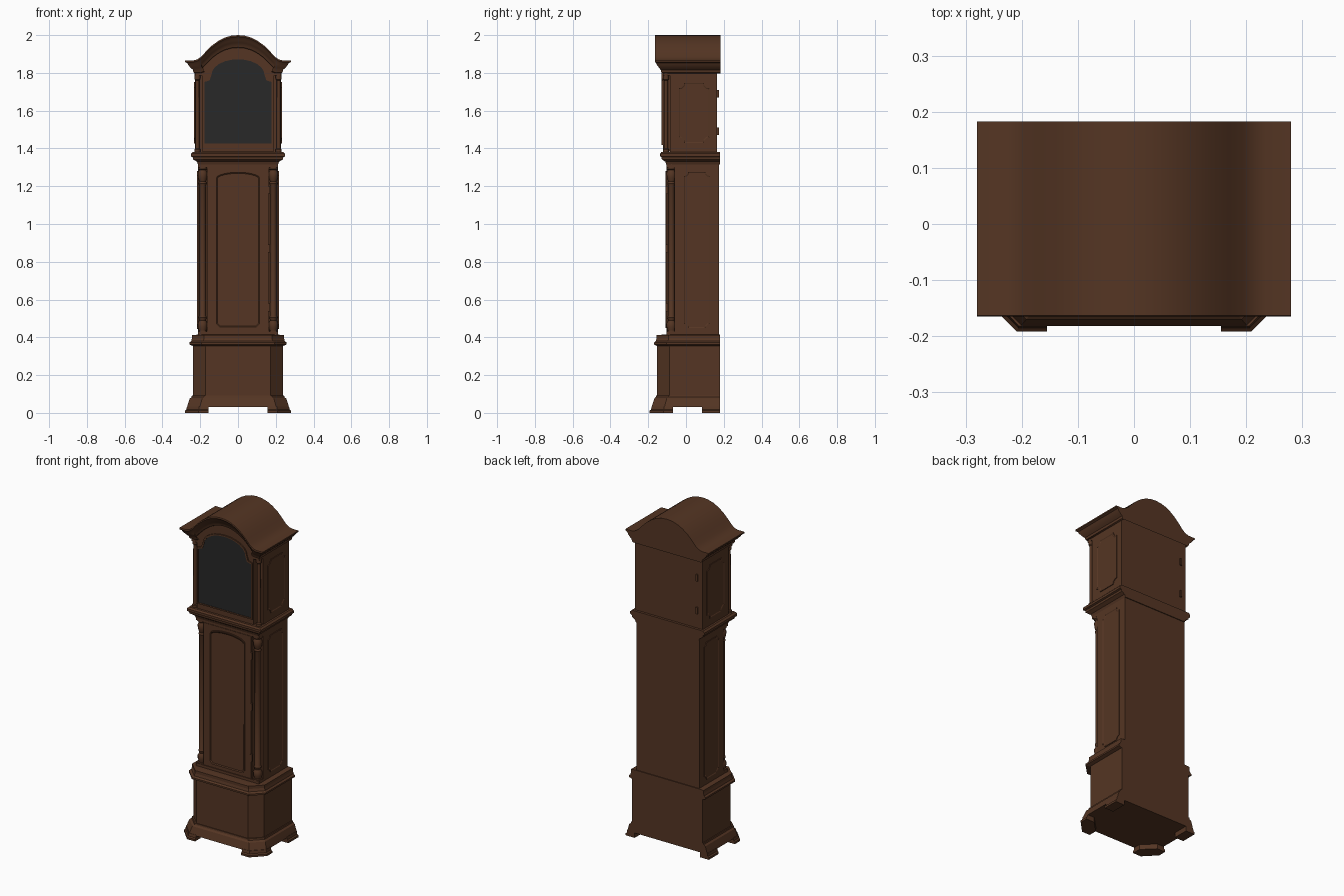
import bpy, bmesh, math
from mathutils import Vector

if "Cube" in bpy.data.objects:
    bpy.data.objects.remove(bpy.data.objects["Cube"])


def material(name, rgb):
    m = bpy.data.materials.new(name)
    m.diffuse_color = (*rgb, 1)
    m.use_nodes = True
    m.node_tree.nodes["Principled BSDF"].inputs["Base Color"].default_value = m.diffuse_color
    return m


wood = material("dark_wood", (0.090, 0.036, 0.017))
glass = material("dark_glass", (0.021, 0.021, 0.021))


def finish(name, bm, mat=wood, smooth=False):
    bmesh.ops.recalc_face_normals(bm, faces=bm.faces)
    me = bpy.data.meshes.new(name)
    bm.to_mesh(me)
    bm.free()
    me.materials.append(mat)
    ob = bpy.data.objects.new(name, me)
    bpy.context.collection.objects.link(ob)
    if smooth:
        bpy.context.view_layer.objects.active = ob
        ob.select_set(True)
        bpy.ops.object.shade_smooth_by_angle(angle=math.radians(35))
        ob.select_set(False)
    return ob


def loft(name, rings, mat=wood, smooth=False):
    """Closed rings of equal length, skinned and capped."""
    bm = bmesh.new()
    rows = [[bm.verts.new(p) for p in r] for r in rings]
    n = len(rows[0])
    for a, b in zip(rows, rows[1:]):
        for i in range(n):
            j = (i + 1) % n
            bm.faces.new((a[i], a[j], b[j], b[i]))
    bm.faces.new(rows[0][::-1])
    bm.faces.new(rows[-1])
    return finish(name, bm, mat, smooth)


def plan(xh, yf, ch, z, yb=0.18):
    """Floor plan with clipped front corners."""
    return [(-xh, yb, z), (-xh, yf + ch, z), (-xh + ch, yf, z),
            (xh - ch, yf, z), (xh, yf + ch, z), (xh, yb, z)]


def box(name, x0, x1, y0, y1, z0, z1):
    return loft(name, [[(x0, y0, z), (x1, y0, z), (x1, y1, z), (x0, y1, z)]
                       for z in (z0, z1)])


def prism(name, pts, y0, y1, mat=wood):
    """Front outline (x, z) carried from y0 to y1."""
    return loft(name, [[(x, y, z) for x, z in pts] for y in (y0, y1)], mat)


def panel(name, pts, place, normal, rim=0.012, height=0.006):
    """Raised moulding around a sunk field."""
    bm = bmesh.new()
    face = bm.faces.new([bm.verts.new(place(u, v)) for u, v in pts])
    face.normal_update()
    n = Vector(normal)
    if face.normal.dot(n) < 0:
        face.normal_flip()
    top = bmesh.ops.extrude_face_region(bm, geom=[face])["geom"]
    bmesh.ops.translate(bm, vec=n * height, verts=[g for g in top if isinstance(g, bmesh.types.BMVert)])
    bm.normal_update()
    cap = [g for g in top if isinstance(g, bmesh.types.BMFace)]
    bmesh.ops.inset_region(bm, faces=cap, thickness=rim * 0.5)
    bmesh.ops.inset_region(bm, faces=cap, thickness=rim * 0.5, depth=-height * 0.7)
    return finish(name, bm)


def column(name, x, y, profile, seg=12):
    loft(name, [[(x + r * math.cos(2 * math.pi * i / seg), y + r * math.sin(2 * math.pi * i / seg), z)
                 for i in range(seg)] for z, r in profile], smooth=True)


def clipped(u0, u1, v0, v1, c):
    """Rectangle with scooped corners."""
    out = []
    for cu, cv, a in ((u0, v0, 90), (u1, v0, 180), (u1, v1, 270), (u0, v1, 0)):
        for k in range(4):
            t = math.radians(a - 30 * k)
            s = 1 if cu == u0 else -1
            w = 1 if cv == v0 else -1
            out.append((cu + s * c * abs(math.cos(t)), cv + w * c * abs(math.sin(t))))
    return out


# Base: plinth, case and top moulding, all with clipped front corners
loft("plinth", [plan(.270, -.182, .068, .030), plan(.264, -.176, .067, .050),
                plan(.256, -.168, .066, .075), plan(.246, -.160, .065, .083),
                plan(.244, -.158, .065, .092)])
loft("base_case", [plan(.238, -.153, .065, .08), plan(.238, -.153, .065, .37)])
loft("base_moulding", [plan(.240, -.155, .065, .355), plan(.258, -.170, .066, .362),
                       plan(.258, -.170, .066, .372), plan(.248, -.160, .065, .380),
                       plan(.244, -.156, .064, .395), plan(.244, -.156, .064, .412),
                       plan(.215, -.125, .050, .414)])

# Bracket feet
for s, side in ((-1, "left"), (1, "right")):
    def foot(o, z):
        pts = [(.155, -.182 - o), (.205 + o * .4, -.182 - o), (.270 + o, -.115 - o * .4),
               (.270 + o, -.070), (.225, -.070), (.155, -.140)]
        return [(s * x, y, z) for x, y in pts]
    loft(f"front_foot_{side}", [foot(.010, 0), foot(.010, .012), foot(.003, .018), foot(0, .035)])

    def back_foot(o, z):
        return [(s * x, y, z) for x, y in ((.22, .085), (.27 + o, .085), (.27 + o, .18), (.22, .18))]
    loft(f"back_foot_{side}", [back_foot(.010, 0), back_foot(.010, .012), back_foot(.003, .018), back_foot(0, .035)])

# Trunk with notched front corners
notched = [(-.212, .175), (-.212, -.060), (-.163, -.060), (-.163, -.097),
           (.163, -.097), (.163, -.060), (.212, -.060), (.212, .175)]
loft("trunk", [[(x, y, z) for x, y in notched] for z in (.41, 1.33)])
for z0, z1 in ((.41, .43), (1.30, 1.33)):
    box("trunk_rail", -.212, .212, -.103, 0, z0, z1)

# Trunk door with arched panel
box("trunk_door", -.160, .160, -.102, -.09, .432, 1.298)
arch = [(-.12, .47), (-.10, .45), (.10, .45), (.12, .47), (.12, 1.245)]
arch += [(.12 * math.cos(t), 1.245 + .035 * math.sin(t)) for t in [math.pi * k / 10 for k in range(1, 10)]]
arch += [(-.12, 1.245)]
panel("trunk_door_panel", arch, lambda u, v: (u, -.102, v), (0, -1, 0))
for z in (.56, .87, 1.18):
    box("trunk_hinge", .157, .169, -.108, -.095, z - .022, z + .022)

# Trunk columns with turned capitals and bases
turned = [(.41, .026), (.435, .026), (.437, .020), (.455, .025), (.475, .025), (.490, .017),
          (.505, .022), (.515, .017), (1.205, .017), (1.215, .022), (1.225, .017),
          (1.245, .024), (1.270, .026), (1.285, .018), (1.292, .026), (1.32, .026)]
slim = [(1.375, .016), (1.395, .016), (1.400, .011), (1.76, .010), (1.765, .015), (1.80, .016)]
for s, side in ((-1, "left"), (1, "right")):
    column(f"trunk_column_{side}", s * .187, -.077, turned)
    column(f"hood_column_{side}", s * .215, -.106, slim)
    panel(f"trunk_side_panel_{side}", clipped(-.015, .130, .445, 1.28, .022),
          lambda u, v: (s * .212, u, v), (s, 0, 0), height=.004)
    panel(f"hood_side_panel_{side}", clipped(-.043, .128, 1.425, 1.752, .030),
          lambda u, v: (s * .228, u, v), (s, 0, 0), height=.004)

# Waist moulding
loft("waist_moulding", [plan(.212, -.105, .001, 1.315), plan(.218, -.110, .001, 1.330),
                        plan(.238, -.128, .001, 1.342), plan(.240, -.130, .001, 1.354),
                        plan(.250, -.137, .001, 1.358), plan(.250, -.137, .001, 1.372),
                        plan(.240, -.130, .001, 1.382)])

# Arched line shared by hood gable and crown (x, z at the roof surface)
half = [(0, 2.0), (.035, 1.997), (.07, 1.987), (.105, 1.969), (.14, 1.943), (.17, 1.913),
        (.195, 1.886), (.215, 1.872), (.235, 1.866)]
line = [(-x, z) for x, z in half[:0:-1]] + half

# Hood case with arched gable
box("hood_case", -.228, .228, -.085, .165, 1.375, 1.81)
gable = [(x * .97, z - .055) for x, z in line]
prism("hood_gable", [(-.228, 1.785)] + gable + [(.228, 1.785)], -.122, .165)

# Hood door: arched frame around the glass
def door_outline(w, step, r, z0, shoulder, spring, top):
    pts = [(-w, z0), (w, z0), (w, shoulder), (step, shoulder + .008), (r, spring)]
    for k in range(1, 12):
        t = math.pi * k / 12
        pts.append((r * math.cos(t), spring + (top - spring) * math.sin(t)))
    return pts + [(-r, spring), (-step, shoulder + .008), (-w, shoulder)]


prism("hood_door", door_outline(.190, .165, .155, 1.385, 1.785, 1.80, 1.905), -.122, -.08)
prism("hood_glass", door_outline(.178, .150, .140, 1.425, 1.752, 1.79, 1.872), -.126, -.12, glass)
rim = door_outline(.186, .158, .148, 1.417, 1.760, 1.798, 1.880)
hole = door_outline(.178, .150, .140, 1.425, 1.752, 1.79, 1.872)
bm = bmesh.new()
rows = [[bm.verts.new((x, y, z)) for x, z in o]
        for o, y in ((rim, -.120), (rim, -.129), (hole, -.129), (hole, -.120))]
for a, b in zip(rows, rows[1:] + rows[:1]):
    for i in range(len(a)):
        j = (i + 1) % len(a)
        bm.faces.new((a[i], a[j], b[j], b[i]))
finish("glass_bead", bm)

# Crown moulding: the arched line stepped outwards as it rises
def crown_row(xh, yf, dz):
    front = [(x * (xh / .28 if abs(x) > .2 else 1), yf, z - dz) for x, z in line]
    e = 1.866 - dz
    return [(-xh, .183, e), (-xh, yf, e)] + front + [(xh, yf, e), (xh, .183, e)]


bm = bmesh.new()
steps = [(.228, -.118, .068), (.236, -.130, .064), (.238, -.134, .050), (.250, -.142, .040),
         (.262, -.152, .026), (.268, -.158, .014), (.280, -.165, .008), (.280, -.163, 0)]
rows = [[bm.verts.new(p) for p in crown_row(*s)] for s in steps]
for a, b in zip(rows, rows[1:]):
    for i in range(len(a) - 1):
        bm.faces.new((a[i], a[i + 1], b[i + 1], b[i]))
# Roof skin and closed back
top = rows[-1]
back = [top[0]] + [bm.verts.new((v.co.x, .183, v.co.z)) for v in top[2:-2]] + [top[-1]]
front = top[1:-1]
for i in range(len(front) - 1):
    bm.faces.new((front[i], front[i + 1], back[i + 1], back[i]))
bm.faces.new(back + [r[-1] for r in rows[-2::-1]] + [r[0] for r in rows[:-1]])
finish("crown_and_roof", bm, smooth=True)

# Back board hinges on the hood
for z in (1.49, 1.69):
    box("back_hinge", -.198, -.186, .160, .174, z - .02, z + .02)
